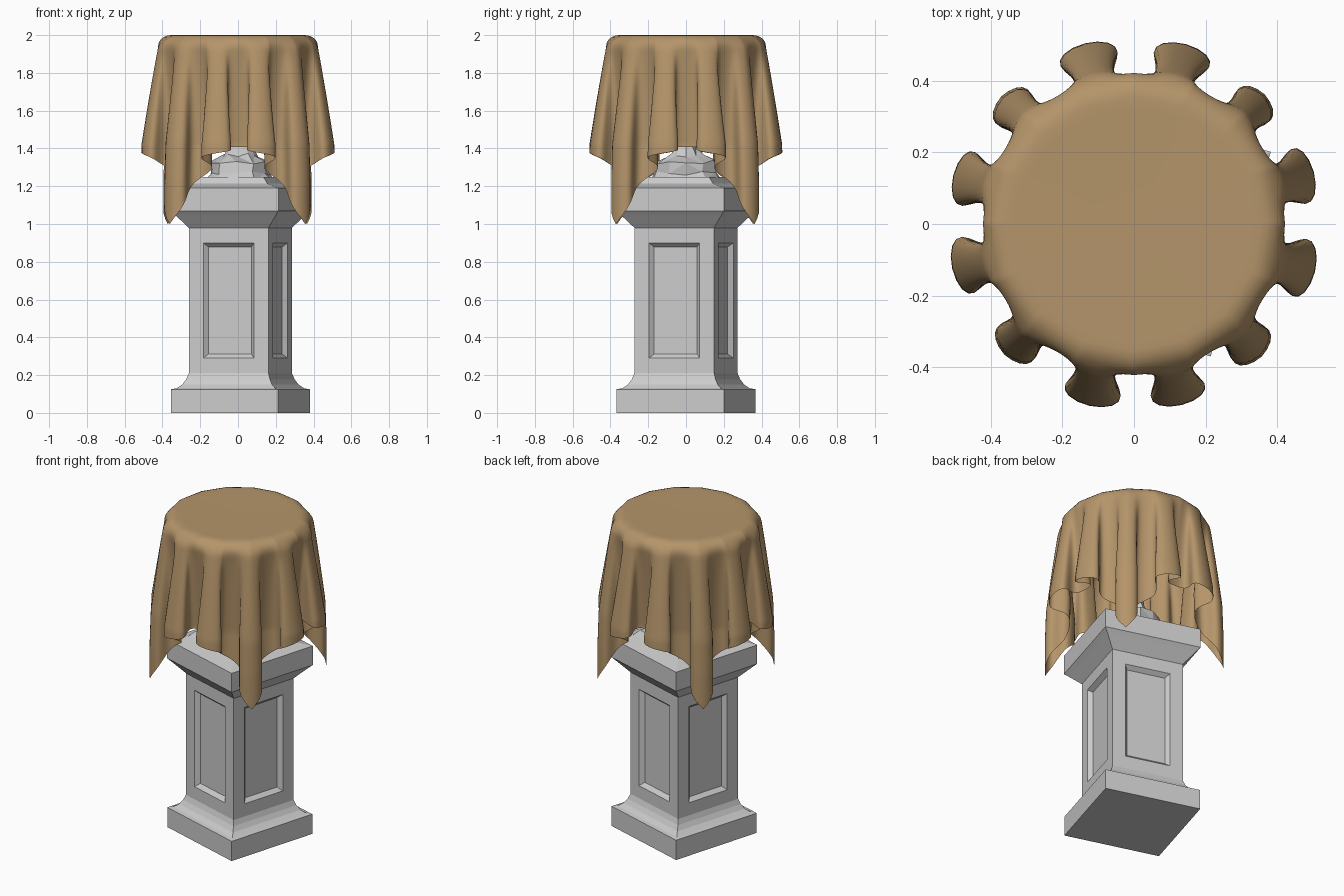
import bpy, bmesh, math, random
from math import sin, cos, pi, radians

if "Cube" in bpy.data.objects:
    bpy.data.objects.remove(bpy.data.objects["Cube"])

random.seed(4)


def finish(bm, name, loc=(0, 0, 0), rot=0.0, colour=None, smooth=None):
    bmesh.ops.recalc_face_normals(bm, faces=bm.faces)
    me = bpy.data.meshes.new(name)
    bm.to_mesh(me)
    bm.free()
    ob = bpy.data.objects.new(name, me)
    bpy.context.collection.objects.link(ob)
    ob.location = loc
    ob.rotation_euler[2] = rot
    if colour:
        mat = bpy.data.materials.new(name + "_colour")
        mat.diffuse_color = colour
        mat.use_nodes = True
        mat.node_tree.nodes["Principled BSDF"].inputs["Base Color"].default_value = mat.diffuse_color
        me.materials.append(mat)
    if smooth:
        for o in bpy.context.selected_objects:
            o.select_set(False)
        ob.select_set(True)
        bpy.context.view_layer.objects.active = ob
        bpy.ops.object.shade_smooth_by_angle(angle=radians(smooth))
    return ob


def stack(bm, profile, sides, jitter=0.0, start=0.0):
    """Closed stack of polygon rings from (radius, z) points."""
    rings = []
    for r, z in profile:
        rings.append([bm.verts.new((
            (r + random.uniform(-jitter, jitter)) * cos(start + 2 * pi * i / sides),
            (r + random.uniform(-jitter, jitter)) * sin(start + 2 * pi * i / sides),
            z + random.uniform(-jitter, jitter))) for i in range(sides)])
    for a, b in zip(rings, rings[1:]):
        for i in range(sides):
            j = (i + 1) % sides
            bm.faces.new((a[i], a[j], b[j], b[i]))
    bm.faces.new(rings[0][::-1])
    bm.faces.new(rings[-1])


CENTRE = (0.0125, 0, 0)
TURN = radians(-16.4)

# Square pedestal: plinth, cove, shaft, flared cap (half-width, z)
profile = [(0.296, 0), (0.296, 0.125), (0.272, 0.13), (0.248, 0.15),
           (0.231, 0.178), (0.22, 0.21), (0.22, 0.98), (0.28, 1.05),
           (0.298, 1.07), (0.298, 1.19), (0.21, 1.215), (0.18, 1.25)]
bm = bmesh.new()
stack(bm, [(h * math.sqrt(2), z) for h, z in profile], 4, start=pi / 4)
bmesh.ops.recalc_face_normals(bm, faces=bm.faces)

# Recessed panel on each side of the shaft
bm.faces.ensure_lookup_table()
shaft = [f for f in bm.faces
         if max(v.co.z for v in f.verts) - min(v.co.z for v in f.verts) > 0.5]
bmesh.ops.inset_individual(bm, faces=shaft, thickness=0.08, use_even_offset=True)
bmesh.ops.inset_individual(bm, faces=shaft, thickness=0.022, depth=-0.025,
                           use_even_offset=True)
finish(bm, "pedestal", CENTRE, TURN)

# Rough stone stem on top of the cap
bm = bmesh.new()
stack(bm, [(0.19, 1.23), (0.165, 1.27), (0.16, 1.33), (0.09, 1.365),
           (0.06, 1.42), (0.06, 1.6), (0.07, 1.87)], 11, jitter=0.012)
bmesh.ops.triangulate(bm, faces=bm.faces)
finish(bm, "rough_stem", CENTRE)

# Flat round slab hidden under the cloth
bm = bmesh.new()
stack(bm, [(0.385, 1.85), (0.395, 1.92), (0.35, 1.975)], 16)
finish(bm, "round_slab")

# Square cloth hanging in twelve folds over a round rim
HALF, FLAT, ROUND = 0.987, 0.352, 0.075
ARC = ROUND * pi / 2
SEGS, DROP = 288, 44


def cloth_point(a, s):
    """a: angle in the flat cloth, s: cloth length past the flat top."""
    step = 2 * pi / 16
    facet = cos(step / 2) / cos((a % step) - step / 2) * 1.01
    flat = FLAT * facet
    if s <= ARC:
        t = s / ROUND
        rad, z = flat + ROUND * sin(t), 2 - ROUND * (1 - cos(t))
    else:
        rad, z = flat + ROUND, 2 - ROUND - (s - ARC)
    d = max(0.0, s - 0.07)
    grow = min(1.0, d / 0.55) ** 0.85
    phi = 12 * (a - radians(15))
    corner = abs(sin(2 * a)) ** 6
    amp = 0.08 * (1 - 0.25 * corner) * grow
    rad += amp * cos(phi) + 0.016 * min(1.5, d / 0.5)
    # sideways sway makes each fold wider than its neck
    turn = a + radians(5.2) * grow * (1 - 0.4 * corner) * sin(2 * phi)
    turn += radians(1.2) * grow * sin(3 * a + 1)
    return (rad * cos(turn), rad * sin(turn), z)


bm = bmesh.new()
rings = []
for k in (0.35, 0.7, 0.92):
    rings.append([bm.verts.new((k * FLAT * cos(2 * pi * i / SEGS),
                                k * FLAT * sin(2 * pi * i / SEGS), 1.997 + 0.003 * k))
                  for i in range(SEGS)])
for j in range(DROP + 1):
    ring = []
    for i in range(SEGS):
        a = 2 * pi * i / SEGS
        length = HALF / max(abs(cos(a)), abs(sin(a))) - FLAT
        if j <= 6:
            s = ARC * j / 6
        else:
            s = ARC + (length - ARC) * (j - 6) / (DROP - 6)
        ring.append(bm.verts.new(cloth_point(a, s)))
    rings.append(ring)
for p, q in zip(rings, rings[1:]):
    for i in range(SEGS):
        n = (i + 1) % SEGS
        bm.faces.new((p[i], q[i], q[n], p[n]))
hub = bm.verts.new((0, 0, 1.997))
for i in range(SEGS):
    bm.faces.new((hub, rings[0][i], rings[0][(i + 1) % SEGS]))
finish(bm, "cloth", colour=(0.46, 0.30, 0.145, 1), smooth=50)
